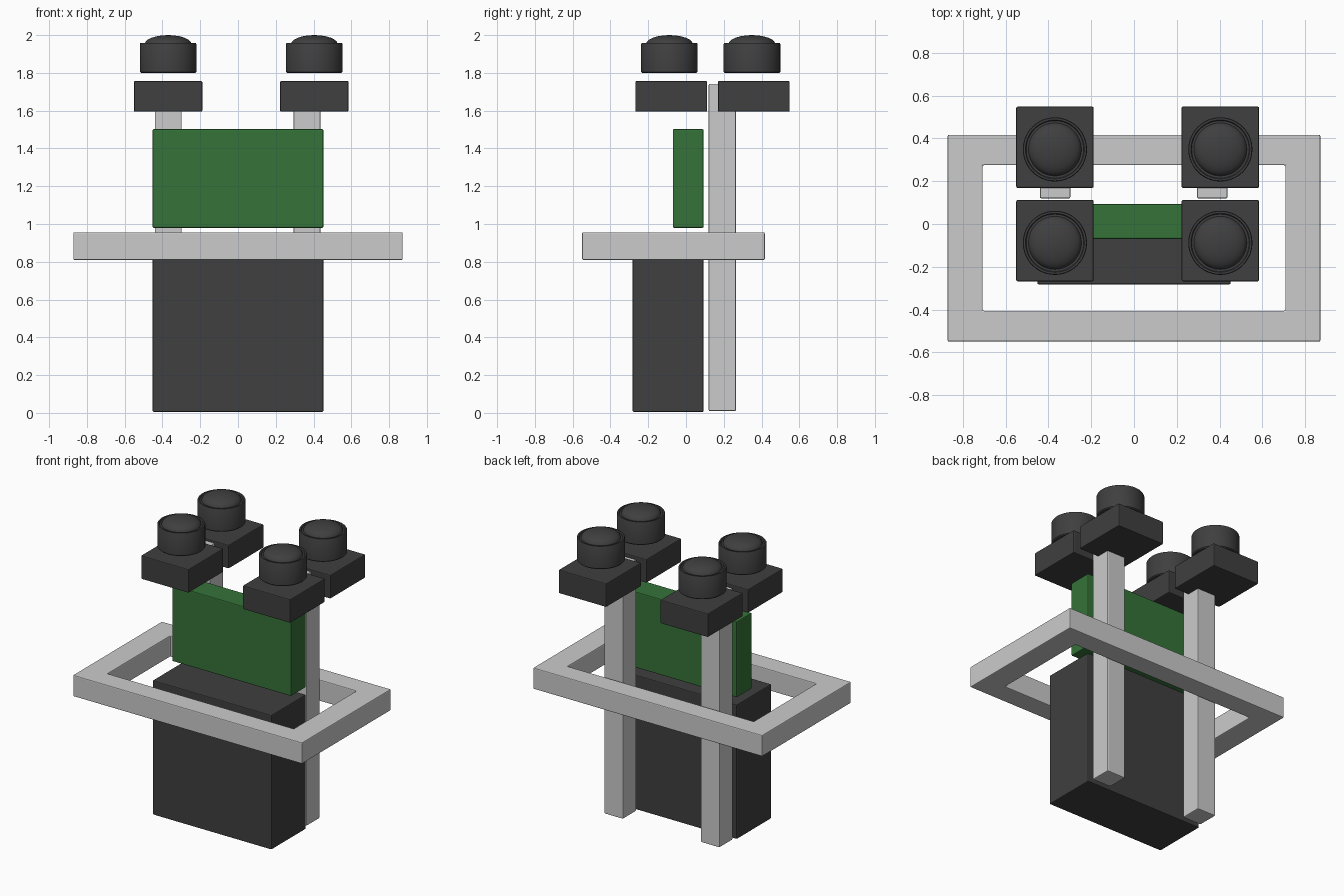
import bpy, bmesh, math

if "Cube" in bpy.data.objects:
    bpy.data.objects.remove(bpy.data.objects["Cube"])


def material(name, color):
    m = bpy.data.materials.new(name)
    m.diffuse_color = (*color, 1)
    m.use_nodes = True
    m.node_tree.nodes["Principled BSDF"].inputs["Base Color"].default_value = m.diffuse_color
    return m


DARK = material("dark", (0.05, 0.05, 0.05))
GREEN = material("green", (0.035, 0.17, 0.04))


def finish(name, bm, mat=None, bevel=0.006, smooth=False):
    bmesh.ops.recalc_face_normals(bm, faces=bm.faces)
    mesh = bpy.data.meshes.new(name)
    bm.to_mesh(mesh)
    bm.free()
    ob = bpy.data.objects.new(name, mesh)
    bpy.context.collection.objects.link(ob)
    if mat:
        mesh.materials.append(mat)
    if bevel:
        b = ob.modifiers.new("bevel", 'BEVEL')
        b.width, b.segments = bevel, 2
    if smooth:
        bpy.context.view_layer.objects.active = ob
        ob.select_set(True)
        bpy.ops.object.shade_smooth_by_angle(angle=math.radians(35))
        ob.select_set(False)
    return ob


def box(name, x, y, z, mat=None):
    bm = bmesh.new()
    bmesh.ops.create_cube(bm, size=1)
    for v in bm.verts:
        v.co = [(a + b) / 2 + c * (b - a) for (a, b), c in zip((x, y, z), v.co)]
    return finish(name, bm, mat)


def lathe(name, profile, loc, mat, steps=48):
    bm = bmesh.new()
    vs = [bm.verts.new((r, 0, z)) for r, z in profile]
    es = [bm.edges.new(p) for p in zip(vs, vs[1:])]
    bmesh.ops.spin(bm, geom=vs + es, cent=(0, 0, 0), axis=(0, 0, 1),
                   angle=math.tau, steps=steps)
    bmesh.ops.remove_doubles(bm, verts=bm.verts, dist=1e-4)
    ob = finish(name, bm, mat, bevel=0, smooth=True)
    ob.location = loc
    return ob


# Main body and green panel above it
box("body", (-0.452, 0.452), (-0.282, 0.093), (0.005, 0.93), DARK)
box("panel", (-0.452, 0.452), (-0.07, 0.093), (0.98, 1.502), GREEN)

# Rectangular ring around the body
bm = bmesh.new()
corners = [(-1, -1), (1, -1), (1, 1), (-1, 1)]
loops = []
for hx, y0, y1, z in ((0.872, -0.55, 0.417, 0.81), (0.872, -0.55, 0.417, 0.956),
                      (0.708, -0.406, 0.275, 0.956), (0.708, -0.406, 0.275, 0.81)):
    loops.append([bm.verts.new((sx * hx, y1 if sy > 0 else y0, z)) for sx, sy in corners])
for a, b in zip(loops, loops[1:] + loops[:1]):
    for i in range(4):
        j = (i + 1) % 4
        bm.faces.new((a[i], a[j], b[j], b[i]))
finish("ring_frame", bm)

# Capped knob: bevelled drum, narrow rim and a dome set inside it
knob = [(0, 0), (0.144, 0), (0.15, 0.006), (0.15, 0.152), (0.147, 0.158),
        (0.138, 0.158), (0.134, 0.152), (0.124, 0.152)]
knob += [(0.124 * math.cos(t), 0.152 + 0.048 * math.sin(t))
         for t in [math.radians(a) for a in range(15, 90, 15)]] + [(0, 0.2)]

# Rear posts, with two blocks and knobs for each side
for side, xp, xb in (("left", -0.369, -0.37), ("right", 0.366, 0.404)):
    box("post_" + side, (xp - 0.071, xp + 0.071), (0.12, 0.265), (0.01, 1.742))
    for end, y in (("front", -0.078), ("back", 0.359)):
        box(f"block_{end}_{side}", (xb - 0.181, xb + 0.181),
            (y - 0.19, y + 0.19), (1.595, 1.757), DARK)
        lathe(f"knob_{end}_{side}", knob, (xb, y - 0.01, 1.8), DARK)
